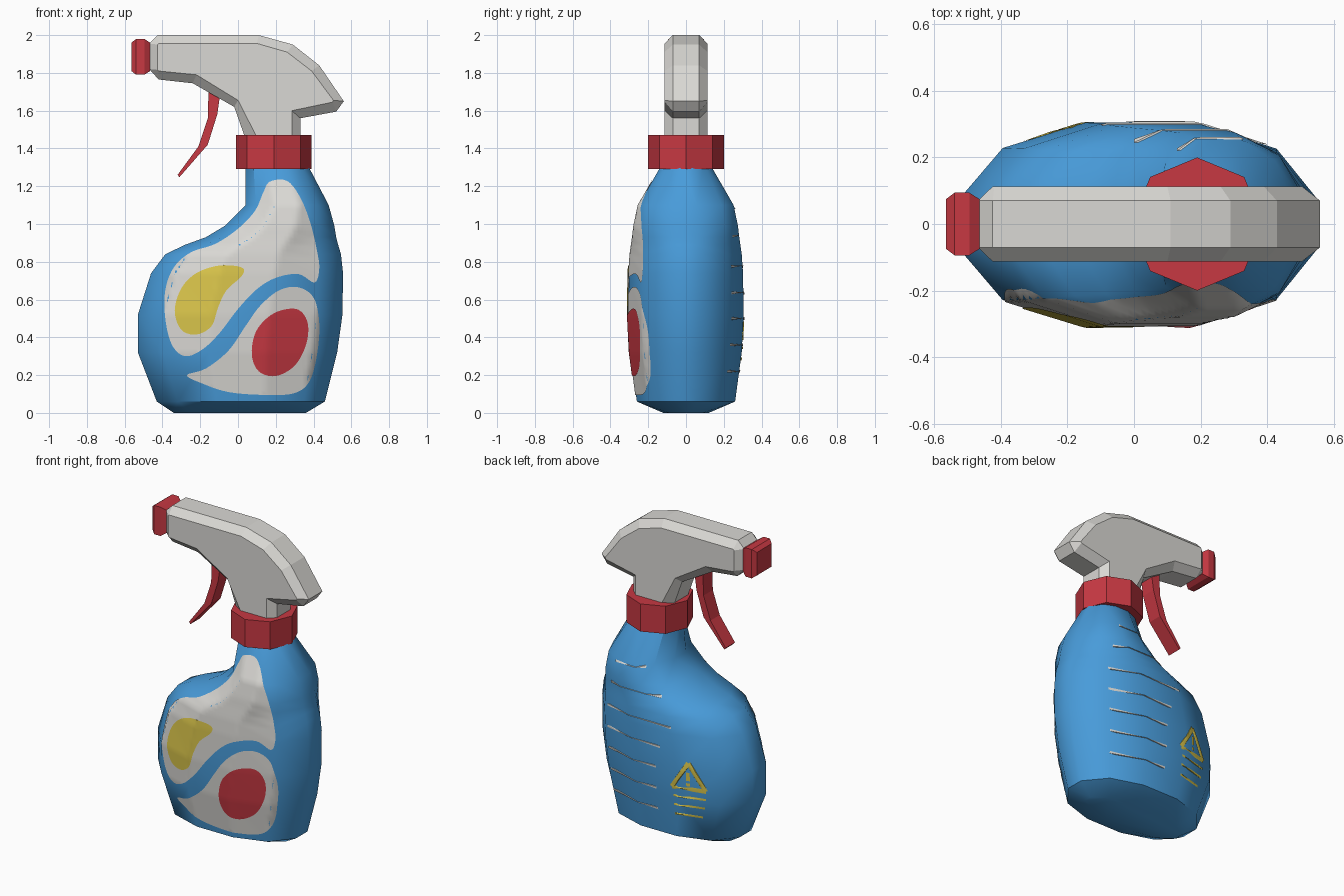
import bpy, bmesh, math
from mathutils import Vector
from mathutils.bvhtree import BVHTree
from mathutils.geometry import delaunay_2d_cdt

if "Cube" in bpy.data.objects:
    bpy.data.objects.remove(bpy.data.objects["Cube"])


def material(name, rgb):
    m = bpy.data.materials.new(name)
    m.diffuse_color = (*rgb, 1)
    m.use_nodes = True
    m.node_tree.nodes["Principled BSDF"].inputs["Base Color"].default_value = m.diffuse_color
    return m


BLUE = material("bottle blue", (0.065, 0.33, 0.70))
WHITE = material("warm white", (0.70, 0.69, 0.66))
RED = material("red", (0.57, 0.04, 0.055))
YELLOW = material("yellow", (0.70, 0.56, 0.07))


def finish(bm, name, mat, smooth_angle=0, recalc=True):
    """Turn a bmesh into an object; smooth below the given angle."""
    if recalc:
        bmesh.ops.recalc_face_normals(bm, faces=bm.faces)
    if smooth_angle:
        for f in bm.faces:
            f.smooth = True
        for e in bm.edges:
            e.smooth = e.calc_face_angle(0) < math.radians(smooth_angle)
    me = bpy.data.meshes.new(name)
    bm.to_mesh(me)
    me.materials.append(mat)
    ob = bpy.data.objects.new(name, me)
    bpy.context.collection.objects.link(ob)
    return ob


def loft(rings):
    """Skin a stack of equal-length closed rings and cap both ends."""
    bm = bmesh.new()
    loops = [[bm.verts.new(p) for p in r] for r in rings]
    n = len(loops[0])
    for a, b in zip(loops, loops[1:]):
        for i in range(n):
            j = (i + 1) % n
            bm.faces.new((a[i], a[j], b[j], b[i]))
    bm.faces.new(loops[0])
    bm.faces.new(loops[-1])
    return bm


# --- bottle: twelve-sided section lofted through (z, left, right, half depth)
quarter = [(1, .23), (.75, .75), (.29, 1)]
half = quarter + [(-u, v) for u, v in reversed(quarter)]
section = half + [(u, -v) for u, v in reversed(half)]
levels = [(0, -.34, .36, .12), (.06, -.43, .46, .26), (.32, -.53, .525, .295),
          (.52, -.53, .553, .305), (.74, -.46, .556, .302), (.84, -.385, .545, .295),
          (.89, -.28, .53, .288), (.93, -.17, .52, .282), (.99, -.07, .51, .275),
          (1.1, .04, .48, .252), (1.32, .04, .365, .125)]
bm = loft([[((l + r) / 2 + u * (r - l) / 2, v * d, z) for u, v in section]
           for z, l, r, d in levels])
bmesh.ops.recalc_face_normals(bm, faces=bm.faces)
bmesh.ops.triangulate(bm, faces=[f for f in bm.faces if len(f.verts) == 4])
surface = BVHTree.FromBMesh(bm)
finish(bm, "bottle", BLUE, 40)

# --- collar: octagonal ring nut
bm = loft([[(.19 + .2 * math.cos(i * math.pi / 4), .2 * math.sin(i * math.pi / 4), z)
            for i in range(8)] for z in (1.29, 1.47)])
finish(bm, "collar", RED)

# --- spray head: side outline with chamfered rims (outer line, inset line)
outer = [(-.47, 1.955), (-.425, 2), (.11, 2), (.29, 1.95), (.43, 1.84), (.56, 1.65),
         (.52, 1.595), (.33, 1.56), (.33, 1.45), (.04, 1.45), (-.02, 1.62),
         (-.24, 1.745), (-.42, 1.765), (-.47, 1.82)]
inset = [(-.425, 1.95), (-.42, 1.956), (.1, 1.956), (.26, 1.91), (.39, 1.81), (.505, 1.655),
         (.50, 1.645), (.285, 1.6), (.285, 1.45), (.105, 1.45), (0, 1.655),
         (-.22, 1.79), (-.42, 1.81), (-.425, 1.816)]
bm = loft([[(x, y, z) for x, z in line] for line, y in
           ((inset, -.113), (outer, -.07), (outer, .07), (inset, .113))])
finish(bm, "spray_head", WHITE)

# --- nozzle: square cap with chamfered ends
bm = loft([[(x, a * h, 1.885 + b * h) for a, b in ((1, 1), (-1, 1), (-1, -1), (1, -1))]
           for x, h in ((-.565, .075), (-.54, .094), (-.495, .094), (-.465, .075))])
finish(bm, "nozzle", RED)

# --- trigger: bent lever
lever = [(-.155, 1.74), (-.16, 1.56), (-.21, 1.41), (-.32, 1.26),
         (-.31, 1.248), (-.16, 1.42), (-.11, 1.58), (-.09, 1.72)]
bm = loft([[(x, y, z) for x, z in lever] for y in (-.048, .048)])
finish(bm, "trigger", RED)


def rounded(pts, steps=5):
    """Closed smooth curve through the points."""
    p = [Vector(q) for q in pts]
    n, out = len(p), []
    for i in range(n):
        a, b, c, d = p[i - 1], p[i], p[(i + 1) % n], p[(i + 2) % n]
        for k in range(steps):
            t = k / steps
            out.append(.5 * (2 * b + (c - a) * t + (2 * a - 5 * b + 4 * c - d) * t * t
                             + (3 * b - a - 3 * c + d) * t ** 3))
    return out


def decal(name, outlines, mat, side, lift, grid=.02):
    """Thin printed shapes, pressed onto the bottle front (-1) or back (+1)."""
    bm = bmesh.new()
    for outline in outlines:
        pts = [Vector(p) for p in outline]
        n = len(pts)
        lo = [math.floor(min(p[i] for p in pts) / grid) for i in (0, 1)]
        hi = [math.ceil(max(p[i] for p in pts) / grid) for i in (0, 1)]
        pts += [Vector((i * grid, j * grid)) for i in range(lo[0], hi[0] + 1)
                for j in range(lo[1], hi[1] + 1)]
        edges = [(i, (i + 1) % n) for i in range(n)]
        co, _, tris = delaunay_2d_cdt(pts, edges, [list(range(n))], 1, 1e-5)[:3]
        verts = {}
        for t in tris:
            for i in t:
                if i not in verts:
                    x, z = co[i]
                    hit = surface.ray_cast(Vector((x, side * 2, z)), Vector((0, -side, 0)))[0]
                    verts[i] = bm.verts.new((x, hit.y + side * lift, z)) if hit else None
            if all(verts[i] for i in t):
                bm.faces.new([verts[i] for i in (t if side < 0 else reversed(t))])
    bm.normal_update()
    for f in bm.faces:
        if f.normal.y * side < 0:
            f.normal_flip()
    return finish(bm, name, mat, 40, recalc=False)


def stripe(a, b, w):
    """Straight bar between two points."""
    a, b = Vector(a), Vector(b)
    d = (b - a).normalized() * w / 2
    o = Vector((-d.y, d.x))
    return [a - o, b - o, b + o, a + o]


# --- front label: two white fields, a yellow drop and a red disc
upper = [(.17, 1.225), (.26, 1.228), (.33, 1.14), (.385, 1.0), (.42, .85), (.43, .76),
         (.405, .69), (.32, .735), (.2, .715), (.1, .655), (0, .55), (-.1, .42),
         (-.19, .335), (-.28, .3), (-.35, .36), (-.385, .5), (-.385, .65), (-.34, .77),
         (-.25, .85), (-.12, .895), (0, .975), (.09, 1.07), (.135, 1.17)]
lower = [(-.27, .2), (-.17, .235), (-.05, .33), (.04, .46), (.12, .57), (.22, .65),
         (.32, .665), (.4, .61), (.43, .48), (.42, .32), (.38, .17), (.3, .105),
         (.15, .095), (-.05, .11), (-.2, .16)]
drop = [(.02, .77), (-.1, .78), (-.22, .74), (-.3, .66), (-.335, .54), (-.3, .44),
        (-.22, .415), (-.14, .46), (-.105, .56), (-.06, .65), (.02, .725)]
disc = [(.33, .54), (.37, .47), (.36, .36), (.3, .25), (.2, .195), (.11, .22),
        (.073, .31), (.095, .43), (.17, .515), (.26, .55)]
decal("label_fields", [rounded(upper), rounded(lower)], WHITE, -1, .004)
decal("label_drop", [rounded(drop)], YELLOW, -1, .008)
decal("label_disc", [rounded(disc)], RED, -1, .008)

# --- back print: white ruled lines, yellow warning triangle and small lines
rules = [(.22, 0, .37), (.36, 0, .38), (.5, 0, .39), (.635, -.03, .4),
         (.775, -.1, .4), (.935, 0, .37), (1.085, .13, .33)]
decal("back_lines", [stripe((a, z), (b, z), .014) for z, a, b in rules], WHITE, 1, .005)
tri = [(-.215, .57), (-.11, .40), (-.32, .40)]
warning = [stripe(tri[i], tri[(i + 1) % 3], .028) for i in range(3)]
warning += [stripe((-.215, .51), (-.215, .455), .022), stripe((-.215, .44), (-.215, .42), .022)]
warning += [stripe((-.12, z), (b, z), .014) for z, b in ((.345, -.32), (.285, -.31), (.22, -.29))]
decal("back_warning", warning, YELLOW, 1, .005)
